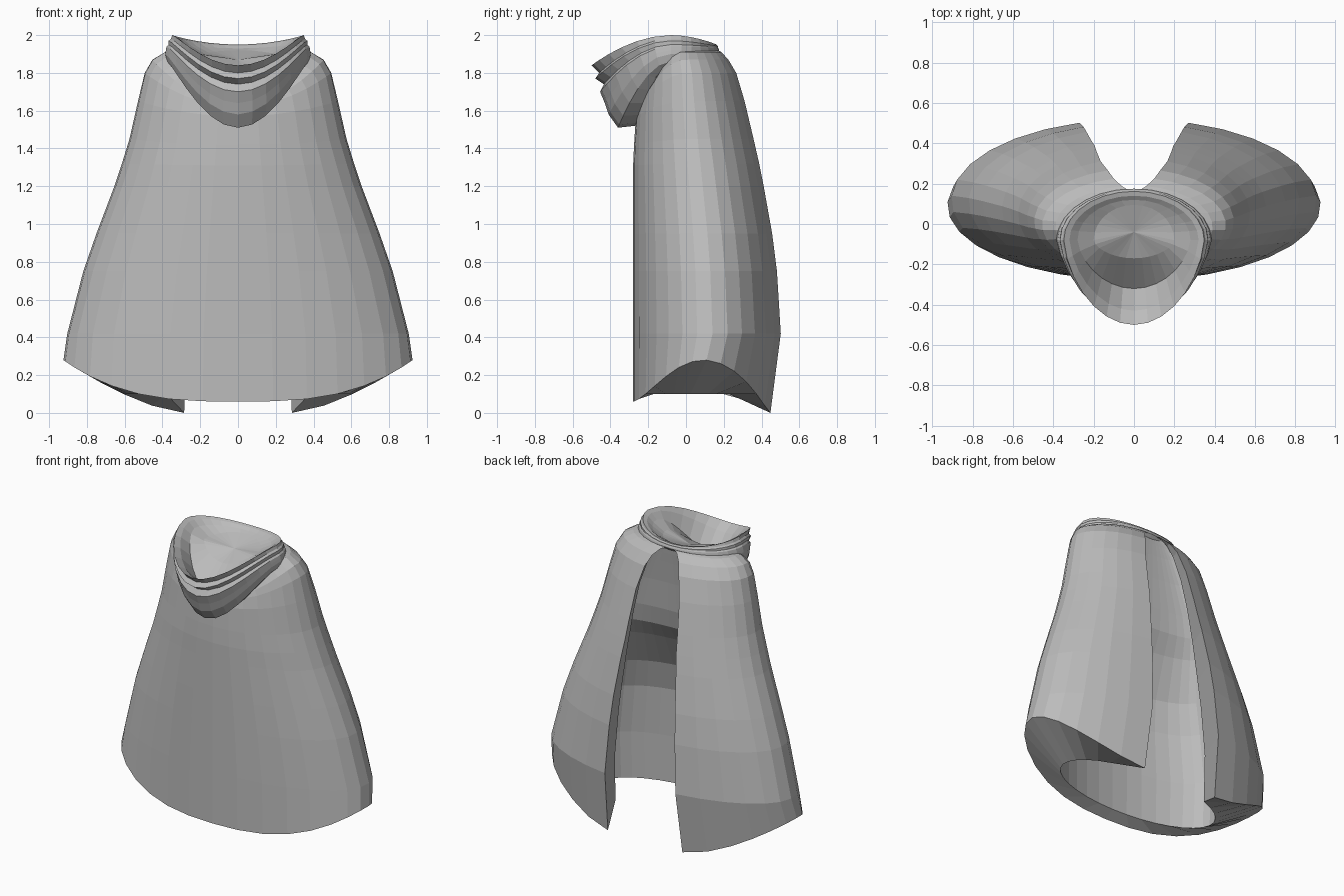
import bpy, bmesh, math

cloth = bpy.data.materials.new("grey cloth")
cloth.diffuse_color = (0.5, 0.5, 0.5, 1)


def finish(name, bm):
    bmesh.ops.remove_doubles(bm, verts=bm.verts, dist=0.0005)
    bmesh.ops.recalc_face_normals(bm, faces=bm.faces)
    me = bpy.data.meshes.new(name)
    bm.to_mesh(me)
    bm.free()
    me.materials.append(cloth)
    ob = bpy.data.objects.new(name, me)
    bpy.context.collection.objects.link(ob)
    return ob


def bridge(bm, a, b, closed=False):
    n = len(a)
    for i in range(n if closed else n - 1):
        j = (i + 1) % n
        bm.faces.new((a[i], a[j], b[j], b[i]))


# Cape: outer shell and lining, open down the back
# z, half width, front y, back y, half slit, front drop, lining width, lining front y
rows = [
    (0.00, 0.925, -0.28, 0.465, 0.285, 0.00, 0.60, -0.21),
    (0.42, 0.905, -0.28, 0.52, 0.270, 0.00, 0.60, -0.21),
    (0.75, 0.820, -0.28, 0.50, 0.250, 0.00, 0.56, -0.20),
    (0.95, 0.750, -0.28, 0.475, 0.235, 0.00, 0.51, -0.15),
    (1.20, 0.655, -0.28, 0.430, 0.210, 0.00, 0.44, -0.01),
    (1.32, 0.615, -0.28, 0.405, 0.195, 0.01, 0.40, 0.07),
    (1.45, 0.575, -0.275, 0.375, 0.185, 0.03, 0.36, 0.10),
    (1.65, 0.530, -0.265, 0.325, 0.165, 0.08, 0.28, 0.12),
    (1.80, 0.495, -0.25, 0.275, 0.130, 0.18, 0.20, 0.14),
    (1.87, 0.455, -0.24, 0.23, 0.100, 0.24, 0.15, 0.15),
    (1.91, 0.390, -0.22, 0.19, 0.060, 0.28, 0.10, 0.155),
    (1.92, 0.300, -0.20, 0.17, 0.030, 0.29, 0.06, 0.155),
]
N = 14


def arc(w, yf, yb, xs):
    """Points from the left slit edge, round the front, to the right one."""
    end = math.pi - math.asin(min(1, xs / w))
    yc, r = (yf + yb) / 2, (yb - yf) / 2
    return [(w * math.sin(a), yc - r * math.cos(a), a)
            for a in (end * i / N for i in range(-N, N + 1))]


bm = bmesh.new()
outer, inner = [], []
for k, (z, w, yf, yb, xs, drop, wi, yfi) in enumerate(rows):
    o = []
    for x, y, a in arc(w, yf, yb, xs):
        s, c = abs(math.sin(a)), math.cos(a)
        zz = z - drop * max(c, 0) ** 2
        if k == 0:  # hem arches up over the arms
            zz = 0.06 + 0.22 * s ** 3 if c > 0 else 0.28 * max(0, (s - 0.308) / 0.692) ** 1.5
        o.append(bm.verts.new((x, y, zz)))
    # the lining turns inward from the slit edge
    ybi = yb - 0.6 * max(0, yb - 0.165) if z < 1.9 else yb - 0.01
    ln = [bm.verts.new((x, y, 0.1 if k == 0 else z))
          for x, y, a in arc(wi, yfi, max(ybi, yfi + 0.01), xs)]
    ln[0].co, ln[-1].co = o[0].co, o[-1].co
    outer.append(o)
    inner.append(ln)
for k in range(len(rows) - 1):
    bridge(bm, outer[k], outer[k + 1])
    bridge(bm, inner[k], inner[k + 1])
bridge(bm, outer[0], inner[0])
finish("cape", bm)

# Cowl: draped folded collar
# half width, front y, back y, z at front, side, back
rings = [
    (0.32, -0.22, 0.14, 1.56, 1.83, 1.90),
    (0.355, -0.27, 0.155, 1.52, 1.84, 1.90),
    (0.375, -0.36, 0.165, 1.51, 1.86, 1.91),
    (0.385, -0.41, 0.175, 1.58, 1.90, 1.92),
    (0.382, -0.43, 0.174, 1.64, 1.92, 1.925),
    (0.378, -0.455, 0.172, 1.70, 1.94, 1.93),
    (0.368, -0.435, 0.169, 1.74, 1.95, 1.935),
    (0.367, -0.480, 0.169, 1.77, 1.97, 1.94),
    (0.355, -0.46, 0.165, 1.80, 1.98, 1.945),
    (0.348, -0.50, 0.162, 1.84, 2.00, 1.95),
    (0.32, -0.43, 0.140, 1.80, 1.985, 1.945),
    (0.28, -0.32, 0.120, 1.68, 1.95, 1.93),
    (0.20, -0.17, 0.095, 1.82, 1.90, 1.92),
]
M = 28
bm = bmesh.new()
loops = []
for w, yf, yb, zf, zs, zb in rings:
    loop = []
    for i in range(M):
        a = 2 * math.pi * i / M
        s, c = math.sin(a), math.cos(a)
        yc = -0.08
        y = yc + (yf - yc) * c if c > 0 else yc - (yb - yc) * c
        z = zs + ((zf if c > 0 else zb) - zs) * abs(c) ** 1.9
        loop.append(bm.verts.new((w * s * (1 - 0.11 * max(c, 0)), y, z)))
    loops.append(loop)
for a, b in zip(loops, loops[1:]):
    bridge(bm, a, b, True)
# Basin floor inside the collar
mid = bm.verts.new((0, -0.04, 1.87))
for i in range(M):
    bm.faces.new((loops[-1][i], loops[-1][(i + 1) % M], mid))
finish("cowl_collar", bm)
